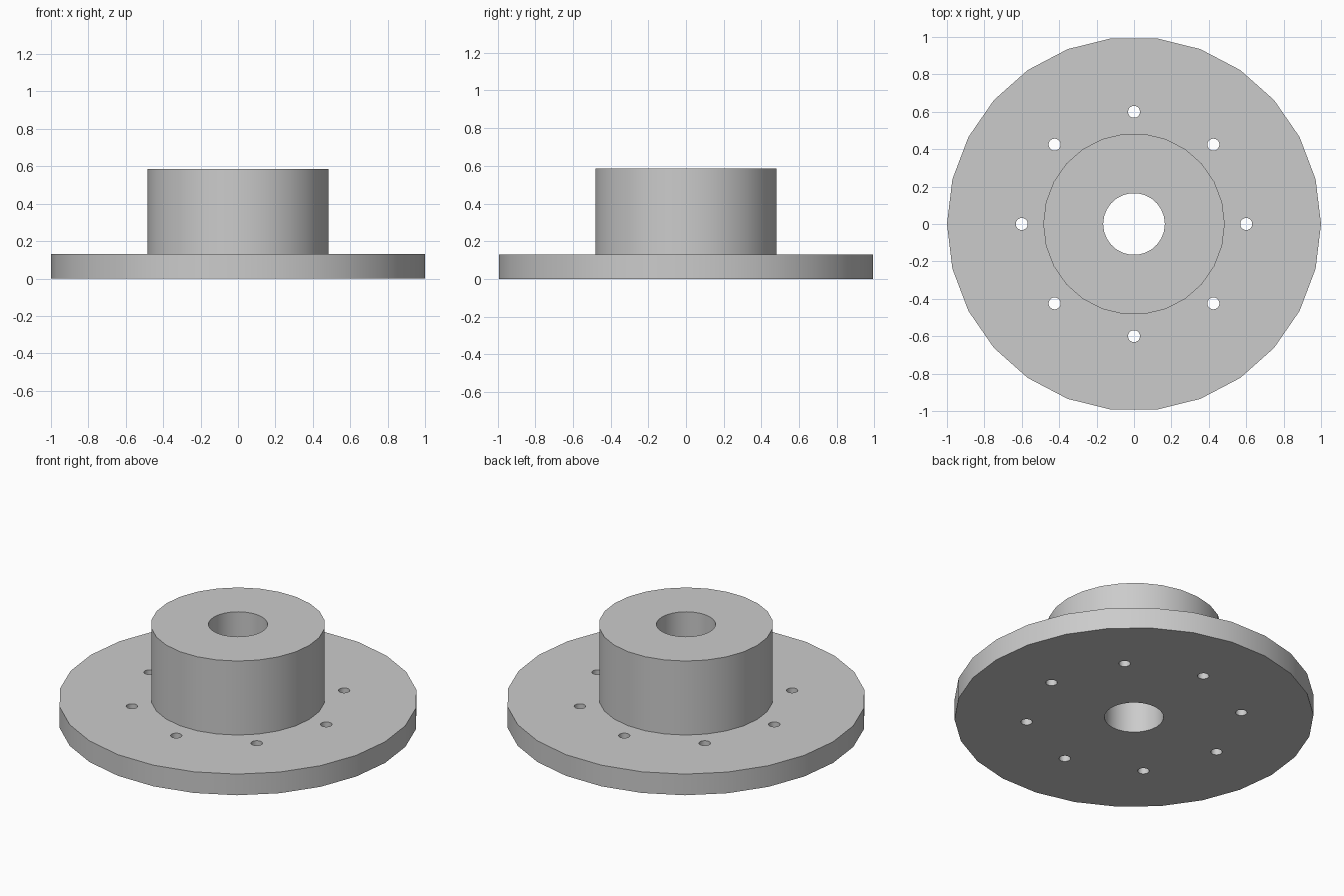
import bpy, bmesh, math
from mathutils import Matrix, Vector

SIDES = 26
FLANGE_R, HUB_R, BORE_R = 1.0, 0.485, 0.165
FLANGE_TOP, HUB_TOP = 0.13, 0.585
BOLT_COUNT, BOLT_CIRCLE, BOLT_R = 8, 0.6, 0.032

cube = bpy.data.objects.get("Cube")
if cube:
    bpy.data.objects.remove(cube, do_unlink=True)


def make_material(name, colour):
    mat = bpy.data.materials.new(name)
    mat.use_nodes = True
    mat.diffuse_color = colour
    mat.node_tree.nodes["Principled BSDF"].inputs["Base Color"].default_value = colour
    return mat


def make_object(name, bm):
    bmesh.ops.recalc_face_normals(bm, faces=bm.faces)
    mesh = bpy.data.meshes.new(name)
    bm.to_mesh(mesh)
    bm.free()
    obj = bpy.data.objects.new(name, mesh)
    bpy.context.collection.objects.link(obj)
    return obj


def lathe(name, profile):
    """Revolve a closed (radius, z) outline around the z axis."""
    bm = bmesh.new()
    verts = [bm.verts.new((r, 0, z)) for r, z in profile]
    edges = [bm.edges.new((a, b)) for a, b in zip(verts, verts[1:] + verts[:1])]
    bmesh.ops.spin(bm, geom=verts + edges, cent=(0, 0, 0), axis=(0, 0, 1),
                   angle=math.tau, steps=SIDES, use_merge=True)
    bmesh.ops.remove_doubles(bm, verts=bm.verts, dist=0.0001)
    return make_object(name, bm)


# Flange, raised hub and central bore in one turned body
body = lathe("flanged_hub", [
    (BORE_R, 0), (FLANGE_R, 0), (FLANGE_R, FLANGE_TOP),
    (HUB_R, FLANGE_TOP), (HUB_R, HUB_TOP), (BORE_R, HUB_TOP)])
body.data.materials.append(make_material("light grey metal", (0.6, 0.6, 0.6, 1)))

# Bolt holes drilled through the flange
bm = bmesh.new()
for i in range(BOLT_COUNT):
    spot = Matrix.Rotation(math.tau * i / BOLT_COUNT, 4, "Z") @ Vector((BOLT_CIRCLE, 0, FLANGE_TOP / 2))
    bmesh.ops.create_cone(bm, cap_ends=True, segments=SIDES, radius1=BOLT_R, radius2=BOLT_R,
                          depth=FLANGE_TOP * 2, matrix=Matrix.Translation(spot))
drill = make_object("bolt_hole_cutter", bm)
drill.hide_render = True

cut = body.modifiers.new("bolt_holes", "BOOLEAN")
cut.operation = "DIFFERENCE"
cut.solver = "EXACT"
cut.object = drill

bpy.ops.object.select_all(action="DESELECT")
body.select_set(True)
bpy.context.view_layer.objects.active = body
bpy.ops.object.modifier_apply(modifier=cut.name)
bpy.data.objects.remove(drill, do_unlink=True)

# Smooth round walls, crisp rims
bpy.ops.object.shade_smooth_by_angle(angle=math.radians(30))
